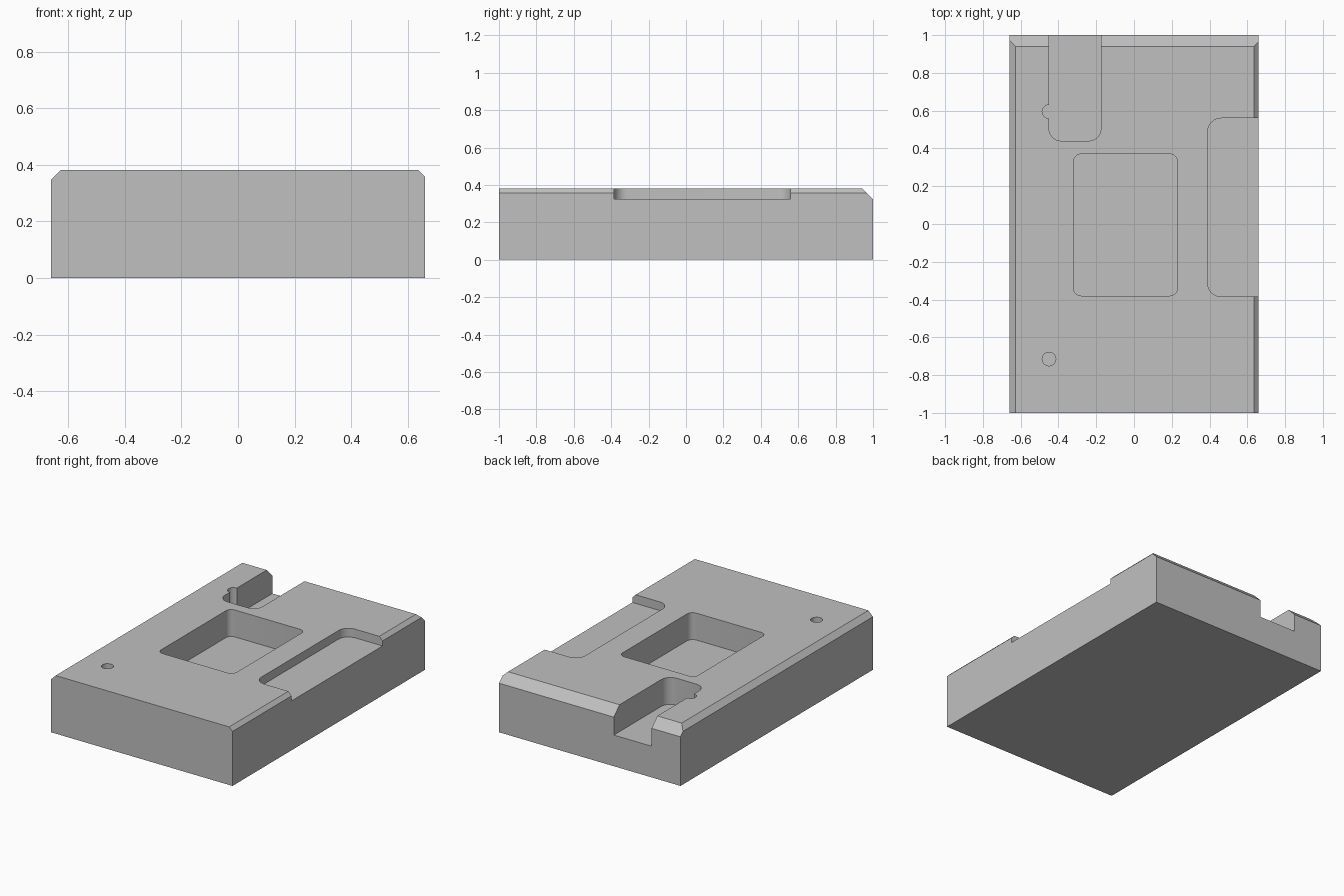
import bpy, bmesh, math
from mathutils import Vector

if "Cube" in bpy.data.objects:
    bpy.data.objects.remove(bpy.data.objects["Cube"], do_unlink=True)

W, L, H = 0.66, 1.0, 0.382      # half width, half length, height
FLOOR = 0.205                   # floor of the deep recesses

grey = bpy.data.materials.new("plain_grey")
grey.use_nodes = True
colour = (0.53, 0.53, 0.53, 1)
grey.diffuse_color = colour
grey.node_tree.nodes["Principled BSDF"].inputs["Base Color"].default_value = colour


def finish(bm, name):
    bmesh.ops.recalc_face_normals(bm, faces=bm.faces)
    mesh = bpy.data.meshes.new(name)
    bm.to_mesh(mesh)
    bm.free()
    obj = bpy.data.objects.new(name, mesh)
    mesh.materials.append(grey)
    bpy.context.collection.objects.link(obj)
    return obj


def rounded_cutter(name, x0, x1, y0, y1, radius, floor, steps=8):
    """Rounded rectangle pushed from the floor up past the top face."""
    bm = bmesh.new()
    corners = [(x1 - radius, y1 - radius), (x0 + radius, y1 - radius),
               (x0 + radius, y0 + radius), (x1 - radius, y0 + radius)]
    ring = []
    for i, (cx, cy) in enumerate(corners):
        for s in range(steps + 1):
            a = math.pi / 2 * (i + s / steps)
            ring.append(bm.verts.new((cx + radius * math.cos(a), cy + radius * math.sin(a), floor)))
    face = bm.faces.new(ring)
    top = bmesh.ops.extrude_face_region(bm, geom=[face])["geom"]
    bmesh.ops.translate(bm, vec=(0, 0, H + 0.1 - floor),
                        verts=[v for v in top if isinstance(v, bmesh.types.BMVert)])
    return finish(bm, name)


def hole_cutter(name, x, y, radius=0.036):
    bm = bmesh.new()
    depth = H + 0.1 - FLOOR
    bmesh.ops.create_cone(bm, cap_ends=True, segments=32, radius1=radius, radius2=radius, depth=depth)
    bmesh.ops.translate(bm, vec=(x, y, FLOOR + depth / 2), verts=bm.verts)
    return finish(bm, name)


# Solid block with chamfers sliced off the left, right and back top edges
bm = bmesh.new()
bmesh.ops.create_cube(bm, size=1)
bmesh.ops.scale(bm, vec=(2 * W, 2 * L, H), verts=bm.verts)
bmesh.ops.translate(bm, vec=(0, 0, H / 2), verts=bm.verts)
for point, normal in [((-W + 0.033, 0, H), (-1, 0, 1)),
                      ((W - 0.024, 0, H), (1, 0, 1)),
                      ((0, L - 0.059, H), (0, 1, 1))]:
    cut = bmesh.ops.bisect_plane(bm, geom=bm.verts[:] + bm.edges[:] + bm.faces[:],
                                 plane_co=point, plane_no=Vector(normal).normalized(),
                                 clear_outer=True)
    rim = [e for e in cut["geom_cut"] if isinstance(e, bmesh.types.BMEdge)]
    bmesh.ops.contextual_create(bm, geom=rim)
block = finish(bm, "block")

# Recesses and pin holes
cutters = [
    rounded_cutter("centre_pocket", -0.32, 0.23, -0.38, 0.37, 0.04, FLOOR),
    rounded_cutter("side_pocket", 0.39, W + 0.3, -0.385, 0.56, 0.072, 0.325),
    rounded_cutter("back_slot", -0.45, -0.175, 0.44, L + 0.3, 0.065, FLOOR),
    hole_cutter("front_pin_hole", -0.45, -0.715),
    hole_cutter("back_pin_hole", -0.45, 0.595),
]
bpy.context.view_layer.objects.active = block
for cutter in cutters:
    cutter.hide_render = True
    mod = block.modifiers.new(cutter.name, 'BOOLEAN')
    mod.operation = 'DIFFERENCE'
    mod.solver = 'EXACT'
    mod.object = cutter
    bpy.ops.object.modifier_apply(modifier=mod.name)
    bpy.data.objects.remove(cutter, do_unlink=True)

# Smooth the rounded corners, keep the edges crisp
bpy.ops.object.select_all(action='DESELECT')
block.select_set(True)
bpy.ops.object.shade_smooth_by_angle(angle=math.radians(25))
